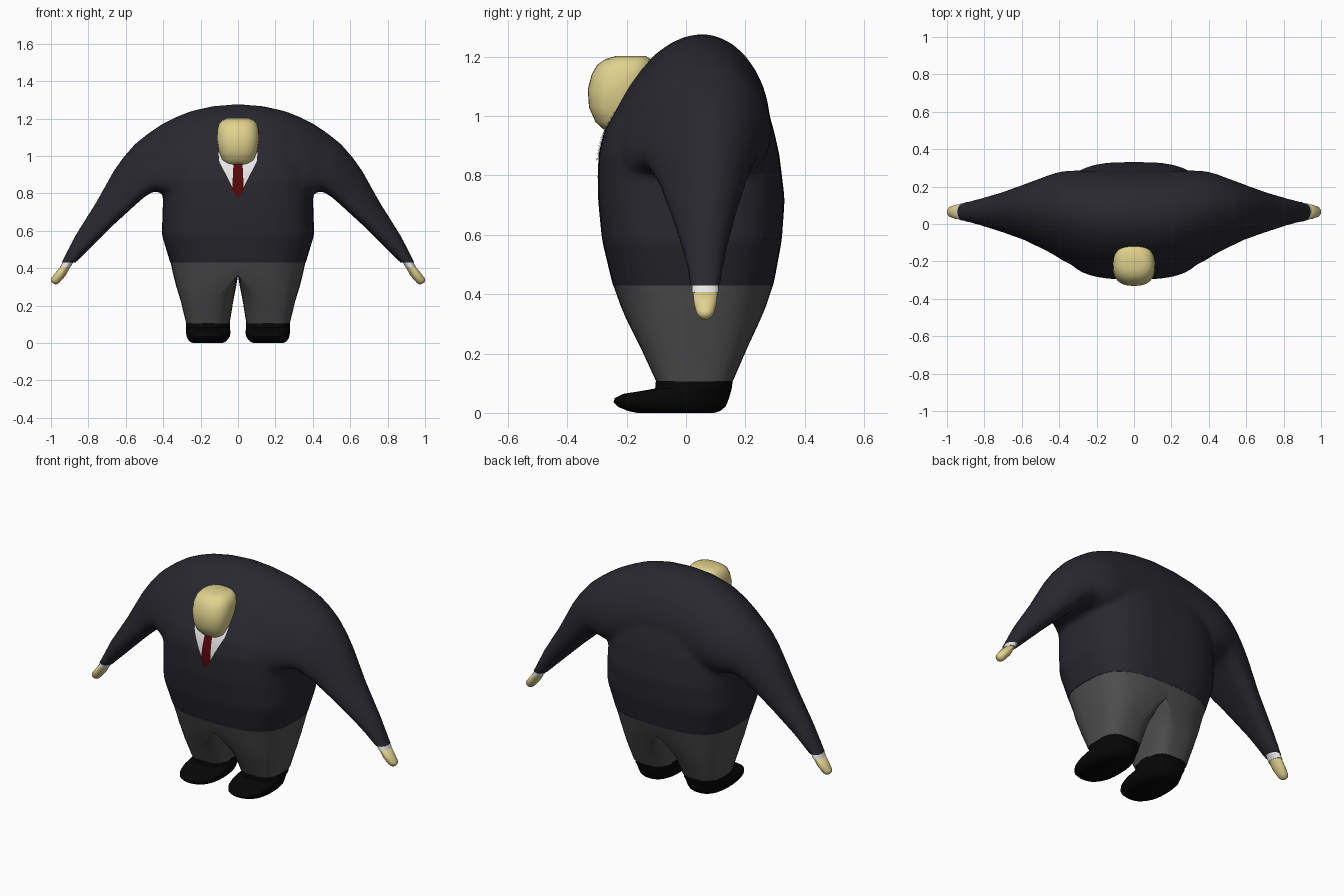
import bpy, bmesh, math
from mathutils import Vector

cube = bpy.data.objects.get("Cube")
if cube:
    bpy.data.objects.remove(cube)


def material(name, r, g, b):
    m = bpy.data.materials.new(name)
    m.use_nodes = True
    m.diffuse_color = (r, g, b, 1)
    bsdf = next(n for n in m.node_tree.nodes if n.type == 'BSDF_PRINCIPLED')
    bsdf.inputs["Base Color"].default_value = (r, g, b, 1)
    bsdf.inputs["Roughness"].default_value = 0.8
    return m


NAVY = material("dark navy cloth", .021, .021, .028)
GREY = material("charcoal cloth", .078, .078, .08)
BLACK = material("black leather", .002, .002, .002)
SKIN = material("pale yellow skin", .75, .65, .27)
WHITE = material("white cotton", .8, .8, .8)
RED = material("dark red silk", .095, .002, .003)


def spow(v, n):
    return math.copysign(abs(v) ** (2 / n), v)


def angles(count):
    return [2 * math.pi * i / count for i in range(count)]


def oval(z, x0, cx, x1, y0, y1, n=3, count=32):
    """Level rounded ring; each side of cx has its own radius."""
    ring = []
    for a in angles(count):
        c, s = spow(math.cos(a), n), spow(math.sin(a), n)
        x = cx + c * ((x1 - cx) if c > 0 else (cx - x0))
        ring.append(Vector((x, (y0 + y1) / 2 + s * (y1 - y0) / 2, z)))
    return ring


def slanted(tx, tz, bx, bz, y0, y1, sag=0, count=32):
    """Ring standing between a top and a bottom point; sag makes it pear-shaped."""
    top, bottom = Vector((tx, 0, tz)), Vector((bx, 0, bz))
    mid, up = (top + bottom) / 2, (top - bottom) / 2
    ring = []
    for a in angles(count):
        c, s = math.cos(a), math.sin(a)
        y = (y0 + y1) / 2 + c * (y1 - y0) / 2 + s * sag * up.length / 2
        ring.append(mid + up * (s - sag * c * c) + Vector((0, y, 0)))
    return ring


def flip(ring):
    return [Vector((-p.x, p.y, p.z)) for p in ring]


def loft(bm, rings):
    rows = [[bm.verts.new(p) for p in r] for r in rings]
    n = len(rows[0])
    for a, b in zip(rows, rows[1:]):
        for i in range(n):
            j = (i + 1) % n
            bm.faces.new((a[i], a[j], b[j], b[i]))
    bm.faces.new(rows[0])
    bm.faces.new(rows[-1])


def finish(name, bm, mat, angle=50):
    bmesh.ops.recalc_face_normals(bm, faces=bm.faces)
    me = bpy.data.meshes.new(name)
    bm.to_mesh(me)
    bm.free()
    me.materials.append(mat)
    ob = bpy.data.objects.new(name, me)
    bpy.context.collection.objects.link(ob)
    bpy.ops.object.select_all(action='DESELECT')
    ob.select_set(True)
    bpy.context.view_layer.objects.active = ob
    bpy.ops.object.shade_smooth_by_angle(angle=math.radians(angle))
    return ob


def solid(name, rings, mat, angle=50):
    bm = bmesh.new()
    loft(bm, rings)
    return finish(name, bm, mat, angle)


# Jacket: torso and arm span blended into one skin
HEM = .43
torso = [(.36, .335, -.22, .27), (HEM, .363, -.247, .295), (.58, .408, -.283, .323),
         (.72, .403, -.297, .333), (.87, .40, -.296, .315), (.95, .39, -.276, .297),
         (1.05, .36, -.222, .268), (1.15, .28, -.157, .23), (1.22, .18, -.08, .18),
         (1.26, .09, 0, .12), (1.275, .03, .05, .08)]
sleeve = [(.13, 1.269, .1, .77, -.26, .28, .34), (.25, 1.242, .2, .77, -.25, .282, .36),
          (.335, 1.208, .29, .775, -.228, .283, .4), (.405, 1.173, .36, .785, -.2, .28, .44),
          (.48, 1.122, .405, .802, -.168, .267, .47), (.55, 1.066, .45, .812, -.14, .247, .48),
          (.612, .996, .5, .782, -.115, .227, .48), (.664, .923, .547, .74, -.09, .208, .46),
          (.764, .745, .66, .637, -.05, .17, .4), (.872, .574, .787, .51, -.008, .135, .2),
          (.943, .433, .88, .418, .013, .117, 0), (.99, .36, .93, .335, .013, .117, 0)]
arm = [slanted(*s) for s in sleeve]
bm = bmesh.new()
loft(bm, [oval(z, -x, 0, x, y0, y1) for z, x, y0, y1 in torso])
loft(bm, [flip(r) for r in reversed(arm)] + [slanted(0, 1.278, 0, .77, -.26, .28, .34)] + arm)
jacket = finish("jacket", bm, NAVY)
remesh = jacket.modifiers.new("blend", 'REMESH')
remesh.mode = 'VOXEL'
remesh.voxel_size = .013
smooth = jacket.modifiers.new("soften", 'SMOOTH')
smooth.factor = .5
smooth.iterations = 12
for mod in ("blend", "soften"):
    bpy.ops.object.modifier_apply(modifier=mod)

# Straight edge for the hem and both sleeve ends
bm = bmesh.new()
bm.from_mesh(jacket.data)
bmesh.ops.bisect_plane(bm, geom=bm.verts[:] + bm.edges[:] + bm.faces[:],
                       plane_co=(0, 0, HEM), plane_no=(0, 0, 1), clear_inner=True)
bm.to_mesh(jacket.data)
bm.free()
jacket.data.shade_smooth()

# Trousers, shoes, cuffs and hands, one per side
leg = [(HEM, 0, 0, .36, -.245, .293), (.36, 0, 0, .345, -.22, .27),
       (.313, .008, .055, .333, -.2, .25), (.22, .026, .14, .305, -.153, .207),
       (.105, .045, .16, .277, -.1, .157)]
shoe = [(0, .085, .24, -.165, .095), (.006, .068, .255, -.195, .115),
        (.02, .053, .268, -.228, .132), (.036, .044, .275, -.244, .14),
        (.05, .041, .277, -.24, .145), (.064, .041, .277, -.212, .149),
        (.074, .042, .277, -.15, .152), (.082, .042, .277, -.104, .154),
        (.113, .043, .277, -.101, .158)]
cuff = [(.933, .44, .876, .44, .02, .11), (.951, .407, .896, .405, .02, .11)]
hand = [(.946, .413, .894, .411, .023, .107), (.977, .375, .922, .36, .027, .103),
        (.999, .345, .953, .325, .036, .094), (1.001, .332, .966, .315, .045, .085),
        (.993, .321, .977, .313, .057, .073)]
for side, turn in (("left", list), ("right", flip)):
    solid(side + "_trouser_leg", [turn(oval(*r)) for r in leg], GREY)
    solid(side + "_shoe",
          [turn(oval(z, x0, (x0 + x1) / 2, x1, y0, y1, 2.4)) for z, x0, x1, y0, y1 in shoe], BLACK)
    solid(side + "_cuff", [turn(slanted(*r)) for r in cuff], WHITE)
    solid(side + "_hand", [turn(slanted(*r)) for r in hand], SKIN, 80)

# Head, set into the front of the chest
head = [(.948, .045, -.258, -.19), (.957, .066, -.28, -.17), (.98, .087, -.305, -.16),
        (1.03, .104, -.327, -.14), (1.09, .113, -.331, -.12), (1.14, .111, -.318, -.11),
        (1.172, .102, -.3, -.11), (1.192, .085, -.272, -.12), (1.202, .058, -.238, -.135)]
solid("head", [oval(z, -x, 0, x, y0, y1, 2.5) for z, x, y0, y1 in head], SKIN, 80)


# Shirt front and tie: thin plates laid on the chest
def plate(name, outline, lift, mat, cols=8, steps=6):
    bm = bmesh.new()
    rows = []
    for (z0, w0), (z1, w1) in zip(outline, outline[1:]):
        for k in range(steps + 1):
            t = k / steps
            z, w = z0 + (z1 - z0) * t, w0 + (w1 - w0) * t
            row = []
            for i in range(cols + 1):
                x = w * (2 * i / cols - 1)
                hit, at, normal, _ = jacket.ray_cast(Vector((x, -2, z)), Vector((0, 1, 0)))
                row.append(bm.verts.new(at + normal * lift))
            rows.append(row)
    for a, b in zip(rows, rows[1:]):
        for i in range(cols):
            bm.faces.new((a[i], b[i], b[i + 1], a[i + 1]))
    bmesh.ops.remove_doubles(bm, verts=bm.verts, dist=.0002)
    return finish(name, bm, mat)


bpy.context.view_layer.update()
plate("shirt_front", [(1.02, .105), (.97, .1), (.785, .006)], .003, WHITE)
plate("tie", [(.98, .023), (.82, .031), (.782, .006)], .006, RED)
